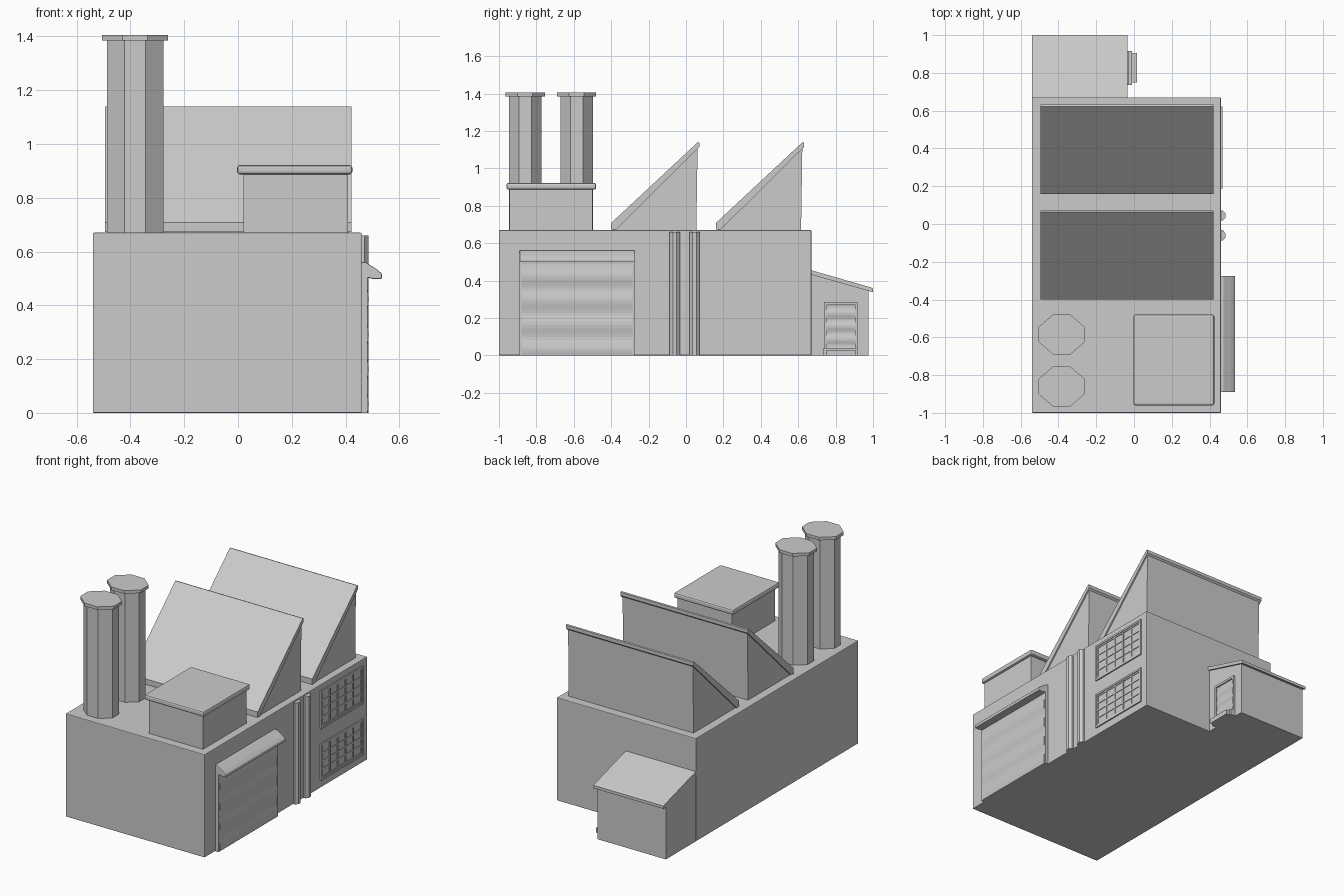
import bpy, bmesh
from math import sin, pi
from mathutils import Vector

if "Cube" in bpy.data.objects:
    bpy.data.objects.remove(bpy.data.objects["Cube"])


def finish(name, bm, bevel=0.0):
    bmesh.ops.recalc_face_normals(bm, faces=bm.faces)
    me = bpy.data.meshes.new(name)
    bm.to_mesh(me)
    bm.free()
    ob = bpy.data.objects.new(name, me)
    bpy.context.collection.objects.link(ob)
    if bevel:
        mod = ob.modifiers.new("bevel", 'BEVEL')
        mod.width, mod.segments = bevel, 2
    return ob


def add_box(bm, x0, x1, y0, y1, z0, z1):
    vs = bmesh.ops.create_cube(bm, size=1)["verts"]
    for v in vs:
        v.co = Vector((x0 if v.co.x < 0 else x1,
                       y0 if v.co.y < 0 else y1,
                       z0 if v.co.z < 0 else z1))


def box(name, *dims, bevel=0.0):
    bm = bmesh.new()
    add_box(bm, *dims)
    return finish(name, bm, bevel)


def extrude(name, pts, direction, bevel=0.0):
    """Closed polygon of 3D points swept along a direction."""
    bm = bmesh.new()
    face = bm.faces.new([bm.verts.new(p) for p in pts])
    new = bmesh.ops.extrude_face_region(bm, geom=[face])["geom"]
    bmesh.ops.translate(bm, vec=direction,
                        verts=[v for v in new if isinstance(v, bmesh.types.BMVert)])
    return finish(name, bm, bevel)


def along_x(name, yz, x0, x1, bevel=0.0):
    return extrude(name, [(x0, y, z) for y, z in yz], (x1 - x0, 0, 0), bevel)


def along_y(name, xz, y0, y1, bevel=0.0):
    return extrude(name, [(x, y0, z) for x, z in xz], (0, y1 - y0, 0), bevel)


def octagon(cx, cy, hx, hy, z):
    a, b = hx * 0.38, hy * 0.38
    return [(cx + x, cy + y, z) for x, y in
            ((a, -hy), (hx, -b), (hx, b), (a, hy),
             (-a, hy), (-hx, b), (-hx, -b), (-a, -hy))]


# Main hall
box("main_hall", -0.54, 0.46, -1.0, 0.67, 0, 0.67, bevel=0.004)

# Sawtooth roofs: wedge body plus sloping slab
for i, y in enumerate((-0.40, 0.16)):
    along_x(f"sawtooth_body_{i}",
            [(y + 0.01, 0.66), (y + 0.455, 0.66), (y + 0.462, 1.115), (y + 0.01, 0.69)],
            -0.485, 0.413)
    along_x(f"sawtooth_roof_{i}",
            [(y, 0.672), (y + 0.025, 0.672), (y + 0.472, 1.115), (y + 0.472, 1.137),
             (y + 0.463, 1.14), (y, 0.708)],
            -0.495, 0.422)

# Chimneys with flat caps
for i, y in enumerate((-0.86, -0.585)):
    extrude(f"chimney_{i}", octagon(-0.383, y, 0.105, 0.087, 0.66), (0, 0, 0.73))
    extrude(f"chimney_cap_{i}", octagon(-0.383, y, 0.122, 0.105, 1.385), (0, 0, 0.02))

# Rooftop plant room
box("roof_room", 0.02, 0.41, -0.945, -0.50, 0.66, 0.89)
box("roof_room_lid", -0.003, 0.425, -0.96, -0.48, 0.887, 0.922, bevel=0.01)

# Rear annex with lean-to roof
along_x("annex", [(0.66, 0), (0.975, 0), (0.975, 0.345), (0.66, 0.435)], -0.538, -0.045)
along_x("annex_roof", [(0.66, 0.435), (0.975, 0.345), (1.0, 0.338), (1.0, 0.357),
                       (0.99, 0.363), (0.66, 0.458)], -0.54, -0.035)


# Rippled roller shutters
def shutter(name, x, amp, y0, y1, z0, z1, waves, back):
    n = waves * 8
    front = [(x + amp * sin(2 * pi * waves * k / n), z0 + (z1 - z0) * k / n)
             for k in range(n + 1)]
    ob = along_y(name, [(back, z0)] + front + [(back, z1)], y0, y1)
    return ob


shutter("loading_shutter", 0.483, 0.004, -0.88, -0.285, 0, 0.52, 4, 0.45)
shutter("annex_shutter", -0.037, 0.003, 0.75, 0.905, 0, 0.275, 4, -0.06)

# Loading door jambs and awning
for i, y in enumerate((-0.89, -0.285)):
    box(f"loading_jamb_{i}", 0.45, 0.482, y, y + 0.01, 0, 0.52)
along_y("loading_awning", [(0.45, 0.50), (0.49, 0.502), (0.50, 0.498), (0.535, 0.498),
                           (0.535, 0.518), (0.515, 0.535), (0.475, 0.56), (0.45, 0.562)],
        -0.89, -0.275, bevel=0.004)

# Annex door frame and step
bm = bmesh.new()
for y in (0.738, 0.905):
    add_box(bm, -0.06, -0.03, y, y + 0.012, 0, 0.28)
add_box(bm, -0.06, -0.03, 0.738, 0.917, 0.27, 0.285)
finish("annex_door_frame", bm)
box("annex_step_upper", -0.06, -0.01, 0.735, 0.917, 0, 0.04)
box("annex_step_lower", -0.06, 0.015, 0.75, 0.905, 0, 0.03)

# Twin drain pipes
for i, y in enumerate((-0.06, 0.045)):
    extrude(f"drain_pipe_{i}", octagon(0.462, y, 0.023, 0.027, 0), (0, 0, 0.66))

# Windows: outer frame and a 5 x 4 grid of bars
Y0, Y1 = 0.20, 0.61
for i, (z0, z1) in enumerate(((0.06, 0.275), (0.395, 0.62))):
    bm = bmesh.new()
    f = 0.012
    for y in (Y0 - f, Y1):
        add_box(bm, 0.45, 0.468, y, y + f, z0 - f, z1 + f)
    for z in (z0 - f, z1):
        add_box(bm, 0.45, 0.468, Y0, Y1, z, z + f)
    finish(f"window_frame_{i}", bm)
    bm = bmesh.new()
    for k in range(6):
        y = Y0 + 0.005 + (Y1 - Y0 - 0.01) * k / 5
        add_box(bm, 0.45, 0.465, y - 0.005, y + 0.005, z0, z1)
    for k in range(5):
        z = z0 + 0.005 + (z1 - z0 - 0.01) * k / 4
        add_box(bm, 0.45, 0.464, Y0, Y1, z - 0.005, z + 0.005)
    finish(f"window_bars_{i}", bm)
